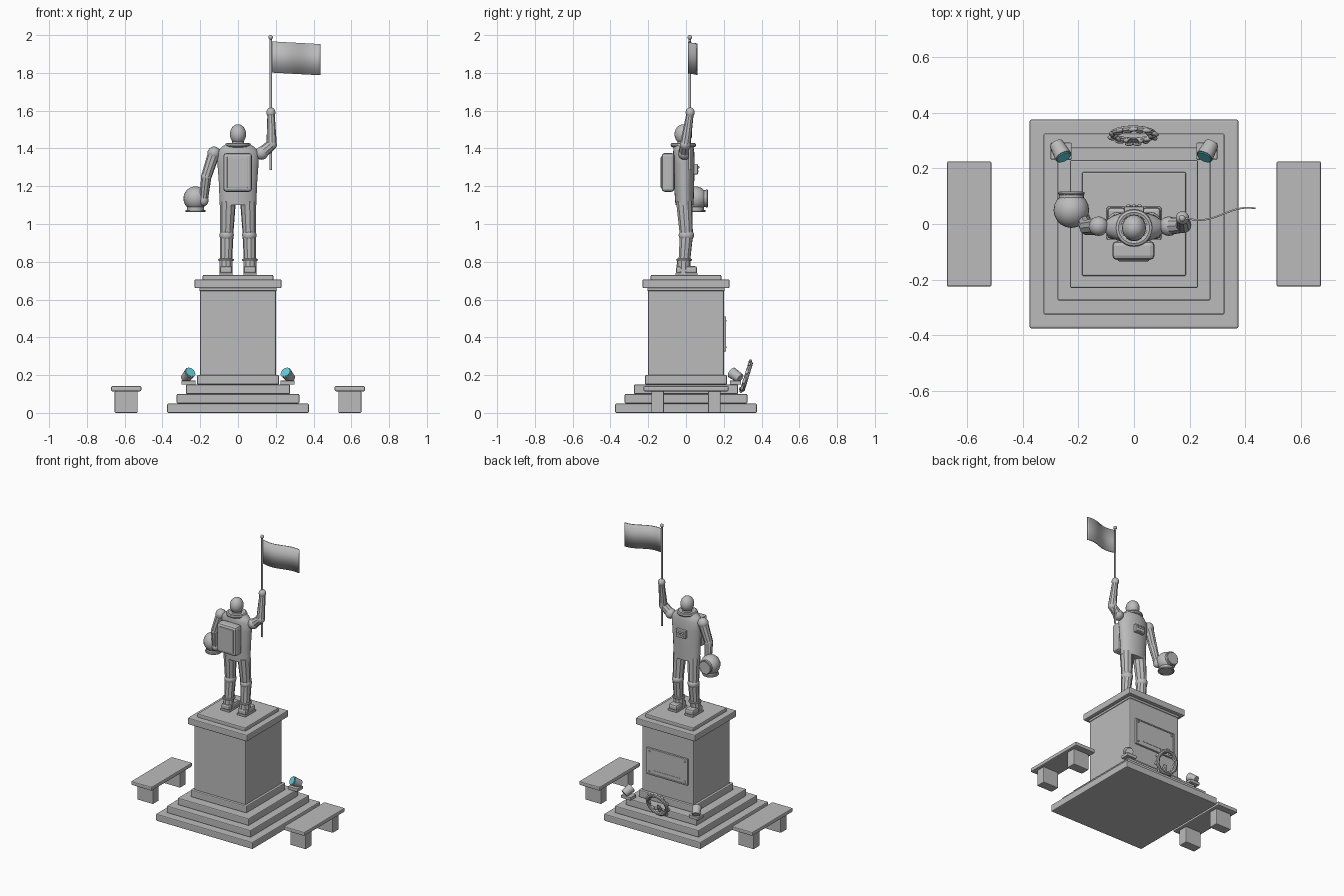
import bpy, bmesh, math
from mathutils import Vector, Matrix

cube = bpy.data.objects.get("Cube")
if cube:
    bpy.data.objects.remove(cube)


def make_material(name, colour):
    m = bpy.data.materials.new(name)
    m.use_nodes = True
    m.diffuse_color = colour
    m.node_tree.nodes["Principled BSDF"].inputs["Base Color"].default_value = colour
    return m


stone = make_material("grey_stone", (0.5, 0.5, 0.5, 1))
glass = make_material("cyan_lens", (0.1, 0.6, 0.7, 1))


def finish(name, bm, mat=stone, bevel=0, smooth=True):
    bmesh.ops.recalc_face_normals(bm, faces=bm.faces)
    me = bpy.data.meshes.new(name)
    bm.to_mesh(me)
    bm.free()
    me.materials.append(mat)
    ob = bpy.data.objects.new(name, me)
    bpy.context.collection.objects.link(ob)
    if bevel:
        mod = ob.modifiers.new("bevel", 'BEVEL')
        mod.width, mod.segments = bevel, 2
    elif smooth:
        bpy.ops.object.select_all(action='DESELECT')
        ob.select_set(True)
        bpy.context.view_layer.objects.active = ob
        bpy.ops.object.shade_smooth_by_angle(angle=math.radians(32))
    return ob


def box(name, centre, size, bevel=0.005, rot=None):
    bm = bmesh.new()
    m = Matrix.Translation(centre) @ (rot or Matrix()) @ Matrix.Diagonal((*size, 1))
    bmesh.ops.create_cube(bm, size=1, matrix=m)
    return finish(name, bm, bevel=bevel)


def slab(name, half, z0, z1):
    return box(name, (0, 0, (z0 + z1) / 2), (half * 2, half * 2, z1 - z0), 0.006)


def rod(name, a, b, r1, r2, sides=10, mat=stone):
    a, b = Vector(a), Vector(b)
    d = b - a
    m = Matrix.Translation((a + b) / 2) @ d.to_track_quat('Z', 'Y').to_matrix().to_4x4()
    bm = bmesh.new()
    bmesh.ops.create_cone(bm, cap_ends=True, segments=sides, radius1=r1, radius2=r2,
                          depth=d.length, matrix=m)
    return finish(name, bm, mat)


def ball(name, centre, radii, rot=None):
    bm = bmesh.new()
    m = Matrix.Translation(centre) @ (rot or Matrix()) @ Matrix.Diagonal((*radii, 1))
    bmesh.ops.create_uvsphere(bm, u_segments=20, v_segments=12, radius=1, matrix=m)
    return finish(name, bm)


def loft(name, rings, sides=24):
    """Stack of ellipses, each (z, centre y, half width, half depth)."""
    bm = bmesh.new()
    rows = []
    for z, cy, rx, ry in rings:
        angles = [math.tau * i / sides for i in range(sides)]
        rows.append([bm.verts.new((rx * math.cos(t), cy + ry * math.sin(t), z)) for t in angles])
    for low, high in zip(rows, rows[1:]):
        for i in range(sides):
            j = (i + 1) % sides
            bm.faces.new((low[i], low[j], high[j], high[i]))
    bm.faces.new(rows[0])
    bm.faces.new(rows[-1])
    return finish(name, bm)


def ring(name, centre, major, minor, rot=None, sides=28):
    bm = bmesh.new()
    m = Matrix.Translation(centre) @ (rot or Matrix())
    grid = []
    for i in range(sides):
        t = math.tau * i / sides
        row = []
        for k in range(8):
            p = math.tau * k / 8
            r = major + minor * math.cos(p)
            row.append(bm.verts.new(m @ Vector((r * math.cos(t), r * math.sin(t), minor * math.sin(p)))))
        grid.append(row)
    for i in range(sides):
        for k in range(8):
            n, q = (i + 1) % sides, (k + 1) % 8
            bm.faces.new((grid[i][k], grid[n][k], grid[n][q], grid[i][q]))
    return finish(name, bm)


# Stepped base and pedestal
for name, half, z0, z1 in (
        ("lower_step", 0.375, 0, 0.049), ("middle_step", 0.325, 0.05, 0.1),
        ("upper_step", 0.275, 0.1, 0.15), ("pedestal_foot", 0.217, 0.15, 0.2),
        ("pedestal_shaft", 0.2, 0.19, 0.66), ("pedestal_neck", 0.205, 0.645, 0.665),
        ("pedestal_cap", 0.23, 0.66, 0.706), ("statue_plinth", 0.187, 0.7, 0.73)):
    slab(name, half, z0, z1)

# Plaque on the back face with a raised frame, rivets and a rule line
box("plaque", (0, 0.203, 0.418), (0.32, 0.012, 0.185), 0.003)
for s in (-1, 1):
    box("plaque_frame_rail", (0, 0.209, 0.418 + s * 0.088), (0.32, 0.008, 0.009), 0.002)
    box("plaque_frame_stile", (s * 0.155, 0.209, 0.418), (0.009, 0.008, 0.185), 0.002)
    for t in (-1, 1):
        ball("plaque_rivet", (s * 0.138, 0.209, 0.418 + t * 0.07), (0.006, 0.005, 0.006))
box("plaque_rule", (0, 0.209, 0.36), (0.2, 0.004, 0.003), 0)

# Benches
for s in (-1, 1):
    box("bench_seat", (s * 0.592, 0, 0.128), (0.16, 0.45, 0.027), 0.006)
    for t in (-1, 1):
        box("bench_leg", (s * 0.592, t * 0.15, 0.058), (0.122, 0.066, 0.115))

# Spotlights aimed up at the statue
for s in (-1, 1):
    aim = Vector((-s * 0.4, -0.72, 0.5)).normalized()
    c = Vector((s * 0.266, 0.264, 0.198))
    box("lamp_foot", (s * 0.262, 0.262, 0.16), (0.075, 0.06, 0.022), 0.003)
    rod("lamp_stem", (c.x, c.y, 0.165), c, 0.01, 0.01)
    rod("lamp_body", c - aim * 0.03, c + aim * 0.03, 0.026, 0.031, 12)
    rod("lamp_lens", c + aim * 0.028, c + aim * 0.034, 0.026, 0.026, 16, glass)

# Wreath leaning on the steps
lean = Matrix.Rotation(math.radians(73), 4, 'X')
centre = Vector((-0.003, 0.322, 0.193))
place = Matrix.Translation(centre) @ lean
ring("wreath_ring", centre, 0.073, 0.011, lean)
for i in range(20):
    t = math.tau * i / 20
    r = 0.082 if i % 2 else 0.065
    spot = place @ Vector((r * math.cos(t), r * math.sin(t), 0.006))
    ball("wreath_leaf", spot, (0.009, 0.019, 0.008),
         lean @ Matrix.Rotation(t + (0.4 if i % 2 else -0.4), 4, 'Z'))
for s in (-1, 1):
    twist = lean @ Matrix.Rotation(s * 0.22, 4, 'Z')
    box("ribbon_tail", place @ Vector((s * 0.012, -0.045, 0.012)), (0.014, 0.065, 0.004), 0, twist)
    ball("ribbon_bow", place @ Vector((s * 0.015, -0.072, 0.014)), (0.015, 0.009, 0.007), lean)

# Legs and boots
for s in (-1, 1):
    hip, knee, ankle = (s * 0.054, -0.01, 1.12), (s * 0.06, 0.002, 0.94), (s * 0.063, -0.01, 0.79)
    rod("thigh", knee, hip, 0.035, 0.043)
    ball("knee", knee, (0.038, 0.041, 0.034))
    rod("shin", ankle, knee, 0.031, 0.036)
    ring("ankle_cuff", (s * 0.063, -0.01, 0.81), 0.035, 0.007)
    rod("boot_shaft", (s * 0.063, -0.015, 0.74), (s * 0.063, -0.012, 0.808), 0.036, 0.036)
    box("boot_foot", (s * 0.063, 0.003, 0.757), (0.066, 0.112, 0.04), 0.012)
    box("boot_sole", (s * 0.063, 0.003, 0.735), (0.07, 0.118, 0.014), 0.004)

# Torso, collar and head
loft("torso", ((1.1, -0.008, 0.098, 0.048), (1.2, -0.01, 0.1, 0.053), (1.32, -0.011, 0.109, 0.057),
               (1.38, -0.012, 0.11, 0.056), (1.405, -0.013, 0.09, 0.053),
               (1.425, -0.014, 0.06, 0.048)))
ring("collar", (0, -0.014, 1.418), 0.056, 0.012)
rod("neck", (0, -0.014, 1.41), (0, -0.014, 1.45), 0.033, 0.03, 16)
ball("head", (0, -0.014, 1.475), (0.043, 0.047, 0.053))

# Chest control box and backpack
box("chest_box", (0, 0.05, 1.29), (0.072, 0.026, 0.055), 0.004)
for i in (-1, 0, 1):
    ball("chest_button", (i * 0.02, 0.065, 1.3), (0.007, 0.007, 0.007))
box("chest_panel", (0, 0.063, 1.277), (0.05, 0.006, 0.012), 0.002)
box("backpack", (-0.002, -0.095, 1.273), (0.152, 0.068, 0.205), 0.016)
box("backpack_panel", (-0.002, -0.128, 1.273), (0.112, 0.012, 0.165), 0.004)

# Lowered right arm
shoulder, elbow, wrist = (-0.127, -0.008, 1.375), (-0.168, -0.012, 1.25), (-0.18, 0.01, 1.14)
ball("right_shoulder", shoulder, (0.035, 0.035, 0.035))
rod("right_upper_arm", elbow, shoulder, 0.028, 0.032)
ball("right_elbow", elbow, (0.028, 0.028, 0.028))
rod("right_forearm", wrist, elbow, 0.023, 0.028)
ball("right_hand", (-0.181, 0.015, 1.125), (0.025, 0.028, 0.03))

# Helmet held in the right hand, visor forward
helmet = Vector((-0.225, 0.05, 1.135))
ball("helmet", helmet, (0.064, 0.064, 0.064))
rod("helmet_visor", helmet + Vector((0, 0.03, 0)), helmet + Vector((0, 0.064, 0)), 0.046, 0.044, 20)
ring("visor_rim", helmet + Vector((0, 0.06, 0)), 0.042, 0.006, Matrix.Rotation(math.pi / 2, 4, 'X'))
rod("helmet_neck", helmet - Vector((0, 0, 0.068)), helmet - Vector((0, 0, 0.04)), 0.045, 0.045, 20)
ring("helmet_neck_ring", helmet - Vector((0, 0, 0.066)), 0.048, 0.006)

# Raised left arm
shoulder, elbow, wrist = (0.125, -0.008, 1.375), (0.178, -0.004, 1.42), (0.175, 0.02, 1.575)
ball("left_shoulder", shoulder, (0.035, 0.035, 0.035))
rod("left_upper_arm", shoulder, elbow, 0.032, 0.028)
ball("left_elbow", elbow, (0.028, 0.028, 0.028))
rod("left_forearm", elbow, wrist, 0.028, 0.02)
ball("left_hand", (0.174, 0.022, 1.59), (0.024, 0.024, 0.027))

# Flagpole and waving flag
rod("flagpole", (0.173, 0.02, 1.285), (0.173, 0.02, 1.98), 0.0065, 0.0065, 12)
ball("pole_finial", (0.173, 0.02, 1.988), (0.012, 0.012, 0.012))
bm = bmesh.new()
bmesh.ops.create_grid(bm, x_segments=20, y_segments=1, size=0.5)
for v in bm.verts:
    u, w = v.co.x + 0.5, v.co.y
    y = 0.022 + 0.026 * u - 0.014 * math.sin(math.tau * u * 0.9)
    v.co = (0.178 + 0.258 * u, y, 1.884 - 0.014 * u + 0.165 * w)
flag = finish("flag", bm)
solid = flag.modifiers.new("thickness", 'SOLIDIFY')
solid.thickness, solid.offset = 0.006, 0
